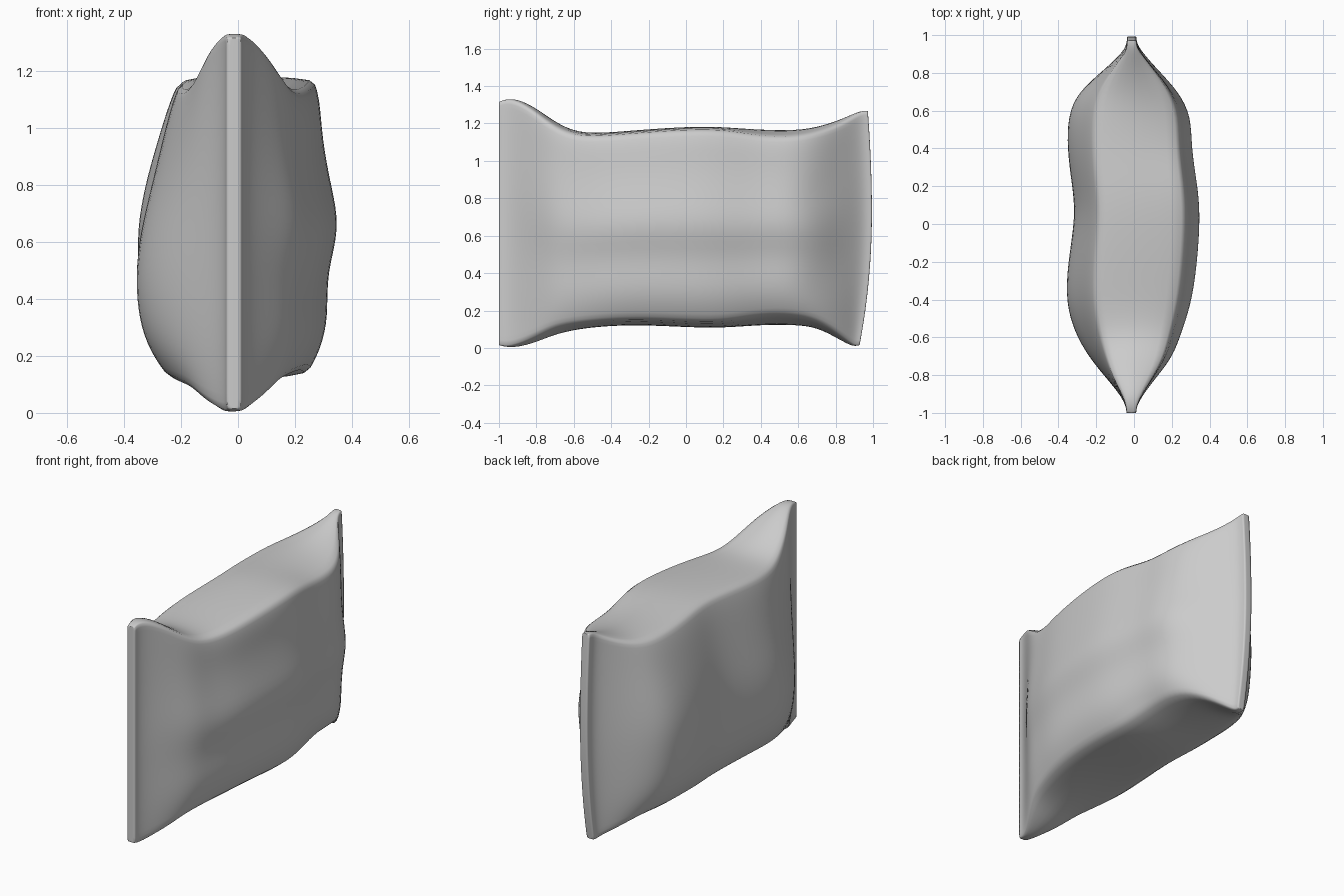
import bpy, bmesh

if "Cube" in bpy.data.objects:
    bpy.data.objects.remove(bpy.data.objects["Cube"])

# Stations along the bag: y, left x, right x, z bottom, z top, profile weight, roof drop at the ears
STATIONS = [
    (-1.00, -.040, .012, .015, 1.315, 0, 0), (-.965, -.042, .014, .005, 1.33, 0, 0),
    (-.90, -.075, .050, .00, 1.335, .4, .01), (-.80, -.16, .13, .022, 1.29, .7, .025),
    (-.70, -.24, .21, .065, 1.215, .95, .025), (-.58, -.31, .255, .10, 1.15, 1, .005),
    (-.42, -.36, .31, .12, 1.15, 1, 0), (-.22, -.355, .34, .125, 1.168, 1, 0),
    (.05, -.31, .36, .11, 1.185, 1, 0), (.22, -.335, .34, .11, 1.18, 1, 0),
    (.40, -.358, .31, .125, 1.168, 1, 0), (.57, -.355, .31, .125, 1.165, 1, 0),
    (.70, -.30, .245, .105, 1.185, .95, .02), (.82, -.155, .125, .04, 1.225, .7, .025),
    (.92, -.050, .035, .01, 1.26, .35, .01), (.965, -.038, .014, .01, 1.268, 0, 0),
    (.995, -.036, .012, .015, 1.268, 0, 0)]
# Side wall profiles from top edge to bottom edge: height fraction, share of full width
HEIGHTS = [1, .93, .8, .65, .5, .35, .2, .09, 0]
LEFT_FRONT = [.56, .64, .73, .83, .95, 1.02, .99, .87, .67]
LEFT_BACK = [.58, .67, .79, .92, 1.00, .98, .93, .83, .65]
RIGHT = [.76, .82, .84, .92, 1.02, .88, .90, .83, .70]
N = len(HEIGHTS)


def ring(bm, st):
    y, xl, xr, zb, zt, w, roof = st
    h = zt - zb
    pts = []
    cx = -.012

    def add(x, z):
        yy = y
        if y > .8:  # back seam leans and bows
            yy -= (.06 if z < .7 else .03) * ((z - .7) / .65) ** 2 * (y - .8) / .195
        pts.append(bm.verts.new((x, yy, z)))

    def fold(f):  # long edges sit inside the seam line near the ears
        return roof * ((1 - f) ** 6 - f ** 6)

    t = min(max(y + .5, 0), 1)  # left bulge sits low in front, higher at the back
    for f, s0, s1 in zip(HEIGHTS, LEFT_FRONT, LEFT_BACK):
        s = s0 + (s1 - s0) * t
        drop = .012 * w * f ** 4
        add(cx + (xl - cx) * (1 - w + w * s), zb + h * f + fold(f) - drop)
    add(cx, zb - .005 * w)                       # bottom middle
    for f, s in reversed(list(zip(HEIGHTS, RIGHT))):
        sag = .3 < y < .65
        lift = (.05 if sag else .025) * w * (1 - f) ** 4   # right lower edge rides higher
        drop = (.035 if sag else .012) * w * f ** 4
        dent = .02 if y == .70 and f in (.65, .2) else 0   # shallow wall dents
        add(cx + (xr - cx) * (1 - w + w * s) - dent, zb + h * f + lift - drop + fold(f))
    add(cx, zt + .006 * w)                       # top middle
    return pts


# Pillow-shaped bag skin
bm = bmesh.new()
rings = [ring(bm, s) for s in STATIONS]
M = len(rings[0])
for a, b in zip(rings, rings[1:]):
    for i in range(M):
        j = (i + 1) % M
        bm.faces.new((a[i], a[j], b[j], b[i]))
# Flat sealed ends
for r in (rings[0], rings[-1]):
    for i in range(N - 1):
        k = 2 * N - i
        bm.faces.new((r[i], r[i + 1], r[k - 1], r[k]))
    bm.faces.new((r[N - 1], r[N], r[N + 1]))
    bm.faces.new((r[0], r[2 * N], r[2 * N + 1]))
bmesh.ops.recalc_face_normals(bm, faces=bm.faces)

# Crease the long folds and the seal rims
cr = bm.edges.layers.float.new("crease_edge")
for a, b in zip(rings, rings[1:]):
    for i in (0, N - 1, N + 1, 2 * N):
        bm.edges.get((a[i], b[i]))[cr] = .4
for r in (rings[0], rings[-1]):
    for i in range(M):
        bm.edges.get((r[i], r[(i + 1) % M]))[cr] = .7
me = bpy.data.meshes.new("pillow_bag")
bm.to_mesh(me)
bm.free()
bag = bpy.data.objects.new("pillow_bag", me)
bpy.context.collection.objects.link(bag)
mod = bag.modifiers.new("smooth", "SUBSURF")
mod.levels = mod.render_levels = 2

bpy.context.view_layer.objects.active = bag
bag.select_set(True)
bpy.ops.object.modifier_apply(modifier="smooth")
bpy.ops.object.shade_smooth_by_angle(angle=1.4)
